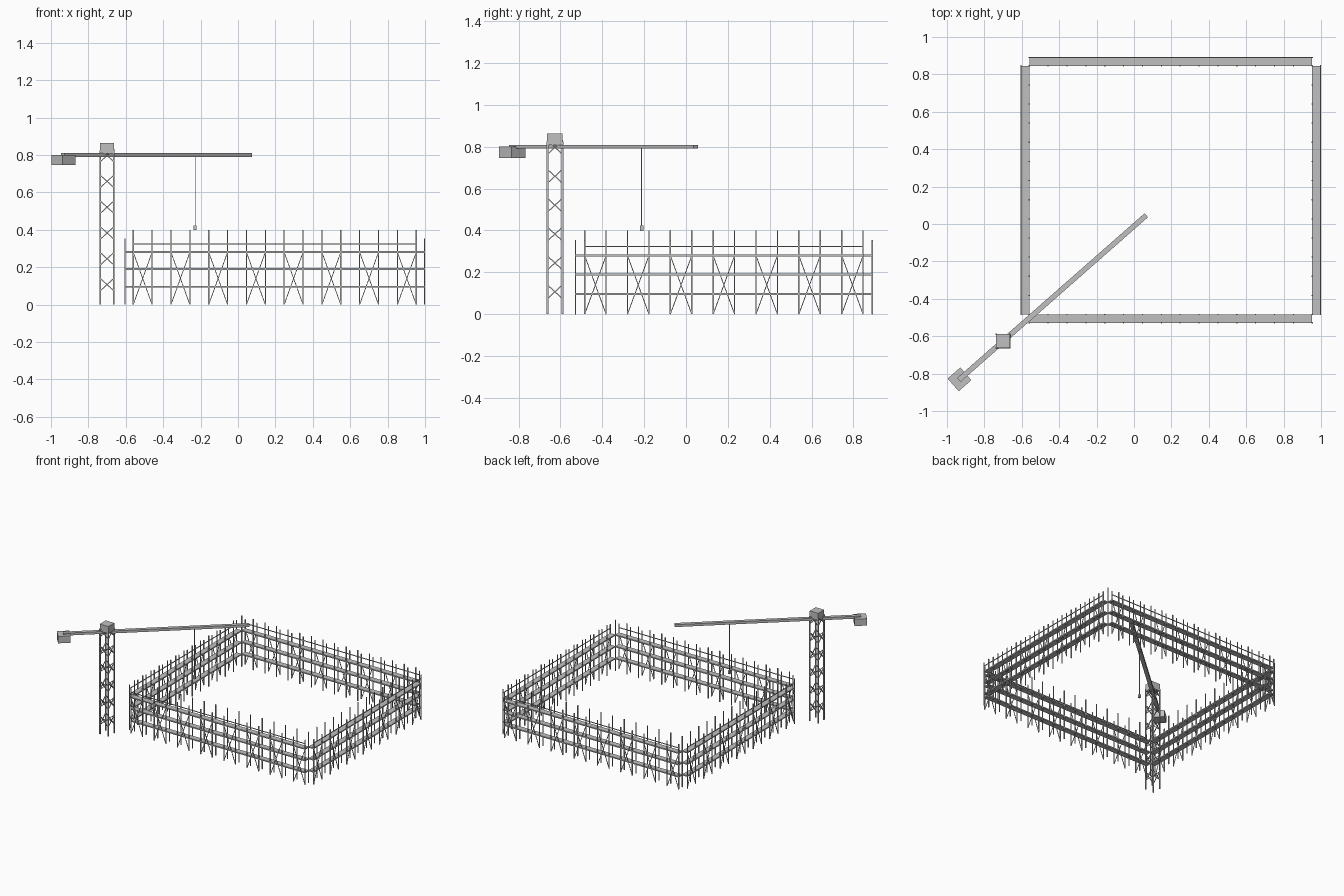
import bpy, bmesh, math
from mathutils import Vector, Matrix

if "Cube" in bpy.data.objects:
    bpy.data.objects.remove(bpy.data.objects["Cube"])

grey = bpy.data.materials.new("steel grey")
grey.diffuse_color = (0.53, 0.53, 0.53, 1)
grey.use_nodes = True
grey.node_tree.nodes["Principled BSDF"].inputs["Base Color"].default_value = grey.diffuse_color


def box(bm, centre, size, turn=0.0):
    m = (Matrix.Translation(centre) @ Matrix.Rotation(turn, 4, 'Z')
         @ Matrix.Diagonal((*size, 1)))
    bmesh.ops.create_cube(bm, size=1, matrix=m)


def bar(bm, a, b, t):
    """Square bar of thickness t from a to b."""
    a, b = Vector(a), Vector(b)
    d = b - a
    rot = Matrix.Identity(4)
    if abs(d.x) + abs(d.y) > 1e-6:
        rot = d.to_track_quat('Z', 'Y').to_matrix().to_4x4()
    m = Matrix.Translation((a + b) / 2) @ rot @ Matrix.Diagonal((t, t, d.length, 1))
    bmesh.ops.create_cube(bm, size=1, matrix=m)


def finish(bm, name):
    me = bpy.data.meshes.new(name)
    bm.to_mesh(me)
    bm.free()
    me.materials.append(grey)
    bpy.context.collection.objects.link(bpy.data.objects.new(name, me))


# Scaffolding: four runs around the building footprint
X0, X1, Y0, Y1 = -0.56, 0.953, -0.484, 0.846
DEPTH = 0.044
LEVELS = (0.096, 0.19, 0.281)
runs = {
    "front": ((X0, Y0), (X1, Y0), (0, -1), 15),
    "back": ((X0, Y1), (X1, Y1), (0, 1), 15),
    "left": ((X0, Y0), (X0, Y1), (-1, 0), 13),
    "right": ((X1, Y0), (X1, Y1), (1, 0), 13),
}
for side, (a, b, n, bays) in runs.items():
    a, b, n = Vector((*a, 0)), Vector((*b, 0)), Vector((*n, 0))
    out = n * DEPTH
    up = lambda z: Vector((0, 0, z))
    posts, decks, braces, rail = (bmesh.new() for _ in range(4))
    for i in range(bays + 1):
        p = a.lerp(b, i / bays)
        bar(posts, p, p + up(0.40), 0.006)
        bar(posts, p + out, p + out + up(0.354), 0.006)
        # cross braces in every other bay
        if i < bays and i % 2 == 0:
            q = a.lerp(b, (i + 1) / bays)
            bar(braces, p + out, q + out + up(0.28), 0.004)
            bar(braces, q + out, p + out + up(0.28), 0.004)
    along = (b - a)
    for z in LEVELS:
        size = [abs(along[k]) + abs(out[k]) for k in range(2)] + [0.009]
        box(decks, (a + b) / 2 + out / 2 + up(z), size)
    bar(rail, a + out + up(0.324), b + out + up(0.324), 0.005)
    finish(posts, side + "_scaffold_posts")
    finish(decks, side + "_scaffold_decks")
    finish(braces, side + "_scaffold_braces")
    finish(rail, side + "_guard_rail")

# Crane tower: four legs with cross lattice on each face
CX, CY, H = -0.70, -0.626, 0.036
base = Vector((CX, CY, 0))
corners = [Vector((sx * H, sy * H, 0)) + base
           for sx, sy in ((-1, -1), (1, -1), (1, 1), (-1, 1))]
legs, lattice = bmesh.new(), bmesh.new()
for k, c in enumerate(corners):
    d = corners[(k + 1) % 4]
    bar(legs, c, c + Vector((0, 0, 0.825)), 0.008)
    for i in range(6):
        z = 0.107 + 0.138 * i
        lo, hi = Vector((0, 0, z - 0.033)), Vector((0, 0, z + 0.033))
        bar(lattice, c + lo, d + hi, 0.005)
        bar(lattice, d + lo, c + hi, 0.005)
finish(legs, "crane_tower_legs")
finish(lattice, "crane_tower_lattice")

# Crane head, jib, counterweight, cable and hook
ANGLE = math.radians(41.3)
direction = Vector((math.cos(ANGLE), math.sin(ANGLE), 0))


def at(dist, z):
    return base + direction * dist + Vector((0, 0, z))


cab = bmesh.new()
box(cab, at(0, 0.836), (0.074, 0.074, 0.056))
finish(cab, "crane_cab")
jib = bmesh.new()
box(jib, at(0.352, 0.80), (1.335, 0.028, 0.019), ANGLE)
finish(jib, "crane_jib")
weight = bmesh.new()
box(weight, at(-0.31, 0.774), (0.09, 0.09, 0.054), ANGLE)
finish(weight, "crane_counterweight")
cable = bmesh.new()
bar(cable, at(0.627, 0.41), at(0.627, 0.80), 0.004)
finish(cable, "crane_cable")
hook = bmesh.new()
box(hook, at(0.627, 0.411), (0.016, 0.016, 0.026))
finish(hook, "crane_hook_block")
